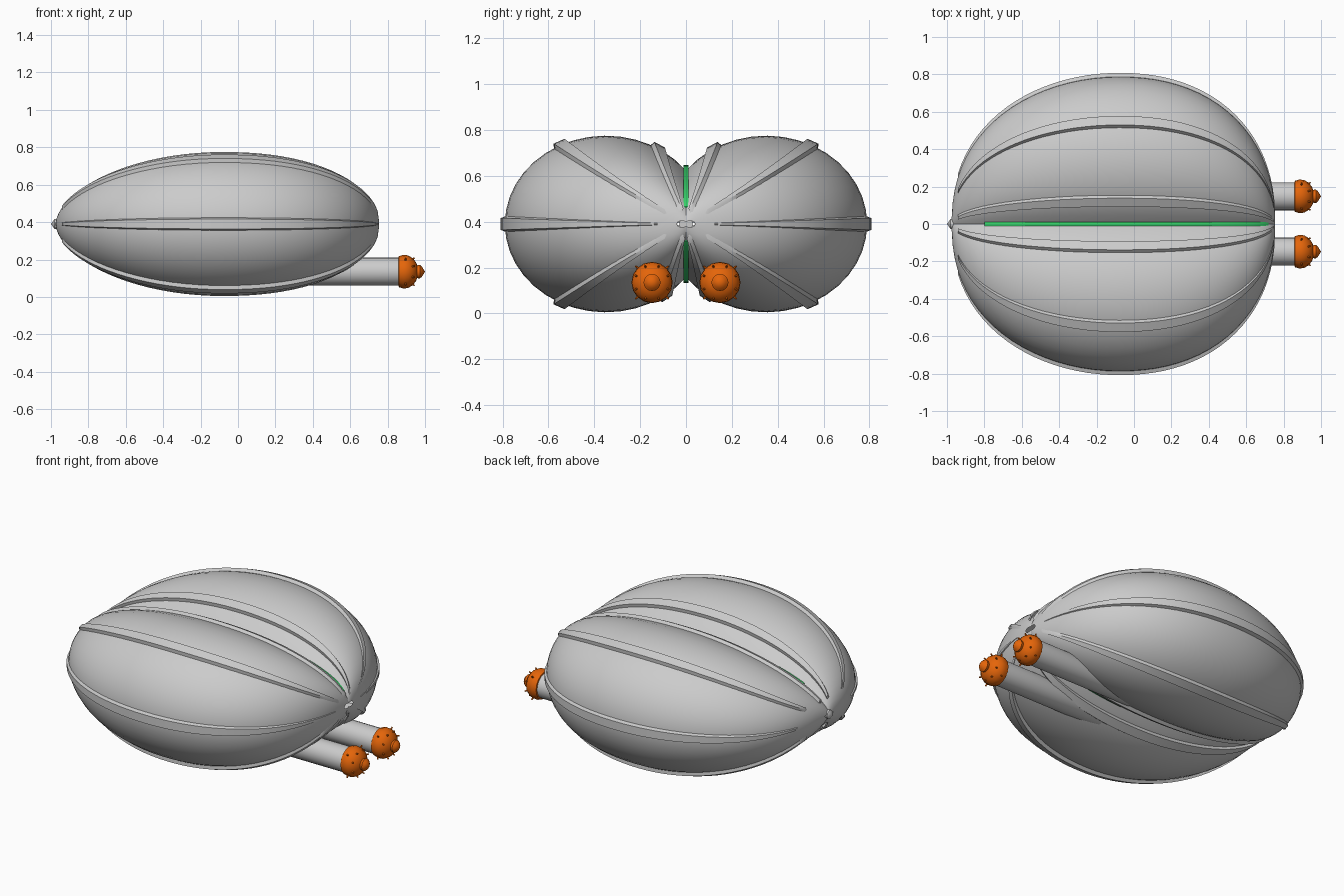
import bpy, bmesh, math
from mathutils import Vector

cube = bpy.data.objects.get("Cube")
if cube:
    bpy.data.objects.remove(cube, do_unlink=True)

AXIS_Z = 0.39                         # height of the long axis
MID, NOSE, TAIL = -0.08, 0.835, 0.895  # widest station, lengths ahead and behind
CY, RY, RZ = 0.35, 0.44, 0.385        # lobe ellipse at the widest station


def material(name, rgb):
    m = bpy.data.materials.new(name)
    m.use_nodes = True
    m.diffuse_color = (*rgb, 1)
    b = m.node_tree.nodes["Principled BSDF"]
    b.inputs["Base Color"].default_value = (*rgb, 1)
    b.inputs["Roughness"].default_value = 0.6
    return m


GREY = material("hull grey", (0.6, 0.6, 0.6))
ORANGE = material("orange", (0.78, 0.13, 0.003))
GREEN = material("green", (0.04, 0.68, 0.15))


def finish(bm, name, mat, angle=35):
    bmesh.ops.remove_doubles(bm, verts=bm.verts, dist=1e-5)
    bmesh.ops.recalc_face_normals(bm, faces=bm.faces)
    me = bpy.data.meshes.new(name)
    bm.to_mesh(me)
    bm.free()
    me.materials.append(mat)
    ob = bpy.data.objects.new(name, me)
    bpy.context.collection.objects.link(ob)
    bpy.ops.object.select_all(action="DESELECT")
    ob.select_set(True)
    bpy.context.view_layer.objects.active = ob
    bpy.ops.object.shade_smooth_by_angle(angle=math.radians(angle))


def swell(x):
    """Width and height scale of the cross-section along the length."""
    if x > MID:
        v, ey, ez = 1 - ((x - MID) / NOSE) ** 2.2, 0.45, 0.5
    else:
        v, ey, ez = 1 - ((MID - x) / TAIL) ** 2, 0.44, 0.57
    v = max(v, 0.0002)
    return v ** ey, v ** ez


def stations(x0, x1, n=40):
    """Stations bunched toward both ends."""
    a0 = math.asin((x0 - MID) / TAIL)
    a1 = math.asin((x1 - MID) / NOSE)
    out = []
    for i in range(n + 1):
        a = a0 + (a1 - a0) * i / n
        out.append(MID + math.sin(a) * (NOSE if a > 0 else TAIL))
    return out


def sweep(name, section, x0, x1, mat, closed=True):
    """Sweep (point, fixed offset) pairs along x; only the points swell."""
    bm = bmesh.new()
    rows = []
    for x in stations(x0, x1):
        sy, sz = swell(x)
        rows.append([bm.verts.new((x, p[0] * sy + d[0], AXIS_Z + p[1] * sz + d[1]))
                     for p, d in section])
    n = len(section)
    for a, b in zip(rows, rows[1:]):
        for i in range(n if closed else n - 1):
            j = (i + 1) % n
            bm.faces.new((a[i], a[j], b[j], b[i]))
    if closed:
        bm.faces.new(rows[0])
        bm.faces.new(rows[-1])
    finish(bm, name, mat)


def lathe(name, profile, y, z, seg, mat):
    """Revolve (x, radius) points about a line parallel to x."""
    bm = bmesh.new()
    rows = []
    for x, r in profile:
        rows.append([bm.verts.new((x, y + r * math.cos(math.tau * i / seg),
                                   z + r * math.sin(math.tau * i / seg)))
                     for i in range(seg)])
    for a, b in zip(rows, rows[1:]):
        for i in range(seg):
            j = (i + 1) % seg
            bm.faces.new((a[i], a[j], b[j], b[i]))
    bm.faces.new(rows[0])
    finish(bm, name, mat)


def rib_section(side, degrees):
    """Raised band: width swells with the hull, standing height is fixed."""
    t = math.radians(degrees)
    p = Vector((CY + RY * math.cos(t), RZ * math.sin(t)))
    nrm = Vector((math.cos(t) / RY, math.sin(t) / RZ)).normalized()
    tan = Vector((-nrm.y, nrm.x))
    pairs = []
    for w, h in ((-0.037, -0.012), (-0.026, 0.018), (0.026, 0.018), (0.037, -0.012)):
        q, d = p + tan * w, nrm * h
        pairs.append(((side * q.x, q.y), (side * d.x, d.y)))
    return pairs


# Hull lobes and their ribs
FLAT = (0, 0)
crease = math.acos(-CY / RY)
for side, label in ((1, "back"), (-1, "front")):
    arc = []
    for i in range(33):
        t = -crease + 2 * crease * i / 32
        arc.append(((side * (CY + RY * math.cos(t)), RZ * math.sin(t)), FLAT))
    sweep(label + "_hull_lobe", arc, -0.9745, 0.7545, GREY, closed=False)
    sweep(label + "_side_rib", rib_section(side, 0), -0.94, 0.75, GREY)
    for up, level, inner in ((1, "upper", 121), (-1, "lower", 126)):
        sweep(f"{label}_{level}_rib", rib_section(side, 63.5 * up), -0.94, 0.748, GREY)
        sweep(f"{label}_{level}_inner_rib", rib_section(side, inner * up), -0.94, 0.745, GREY)

# Green seam strips in the valleys between the lobes
for up, level in ((1, "upper"), (-1, "lower")):
    strip = [((0, z * up), (w, 0)) for w, z in
             ((-0.011, 0.2), (-0.011, 0.257), (0.011, 0.257), (0.011, 0.2))]
    sweep(level + "_seam_strip", strip, -0.8, 0.72, GREEN)

# Tail nozzle
lathe("tail_nozzle", [(-0.92, 0.03), (-0.98, 0.027), (-1.0, 0)], 0, AXIS_Z, 12, GREY)

# Pods slung under the nose
PZ = 0.135
for side, label in ((1, "back"), (-1, "front")):
    y = 0.148 * side
    lathe(label + "_pod", [(0.05, 0), (0.08, 0.05), (0.14, 0.075), (0.87, 0.075)],
          y, PZ, 24, GREY)
    lathe(label + "_pod_cap",
          [(0.855, 0.06), (0.86, 0.083), (0.885, 0.09), (0.91, 0.087), (0.935, 0.072),
           (0.952, 0.05), (0.958, 0.034), (0.972, 0.037), (0.984, 0.026), (1.0, 0)],
          y, PZ, 16, ORANGE)

    # Small studs on the cap
    bm = bmesh.new()
    for x, r, lean, count in ((0.895, 0.088, 0.2, 4), (0.932, 0.072, 1.4, 8)):
        for i in range(count):
            a = math.tau * (i + 0.5) / count
            d = Vector((lean, math.cos(a), math.sin(a))).normalized()
            place = d.to_track_quat("Z", "Y").to_matrix().to_4x4()
            place.translation = Vector((x, y + r * math.cos(a), PZ + r * math.sin(a))) + d * 0.003
            bmesh.ops.create_cone(bm, cap_ends=True, segments=6, radius1=0.006,
                                  radius2=0.004, depth=0.022, matrix=place)
    finish(bm, label + "_cap_studs", ORANGE)
